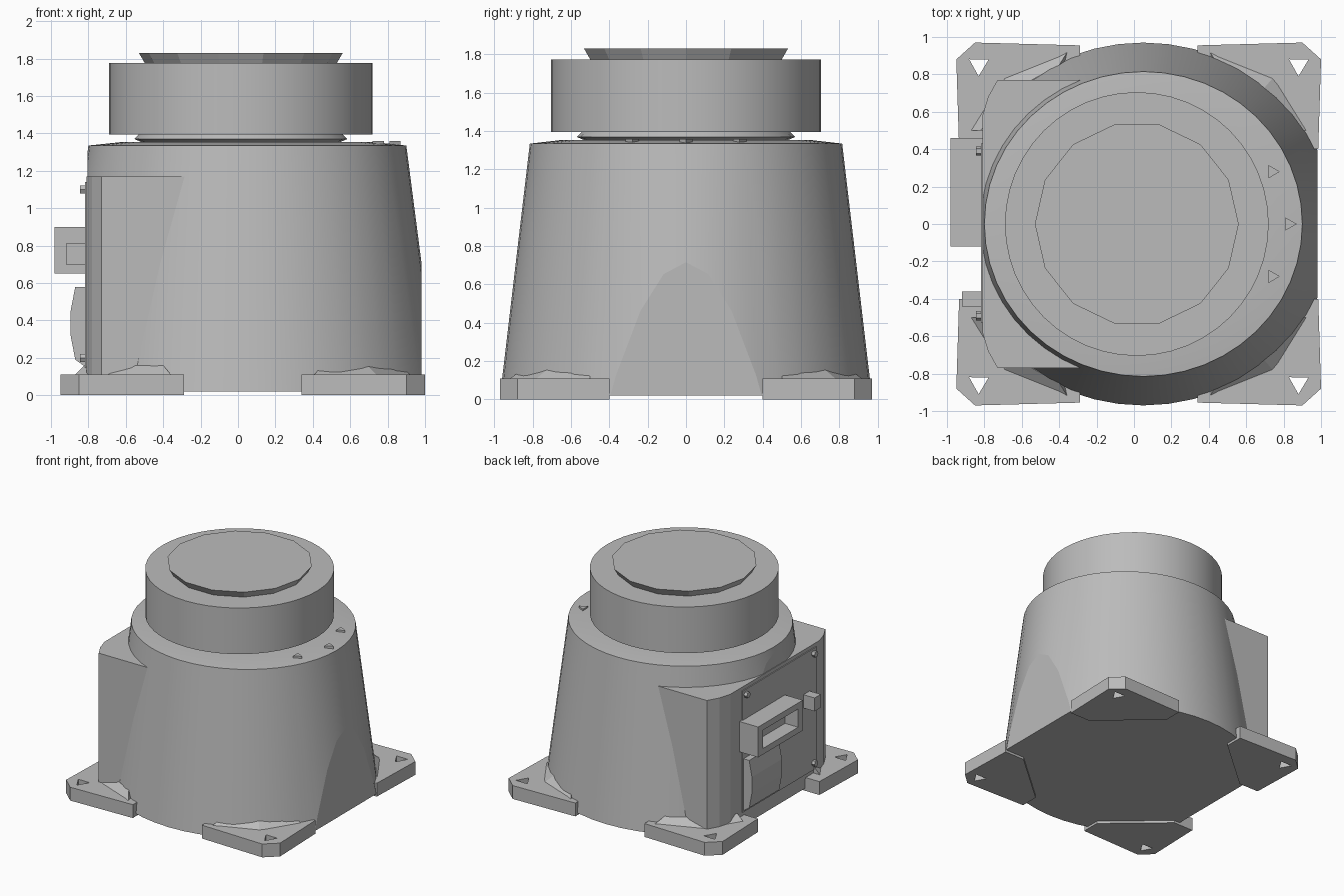
import bpy, bmesh, math
from mathutils import Vector

cube = bpy.data.objects.get("Cube")
if cube:
    bpy.data.objects.remove(cube)

grey = bpy.data.materials.new("cast_grey")
grey.use_nodes = True
colour = (0.5, 0.5, 0.5, 1)
grey.diffuse_color = colour
grey.node_tree.nodes["Principled BSDF"].inputs["Base Color"].default_value = colour


def finish(name, bm, smooth=False):
    bmesh.ops.recalc_face_normals(bm, faces=bm.faces)
    mesh = bpy.data.meshes.new(name)
    bm.to_mesh(mesh)
    bm.free()
    mesh.materials.append(grey)
    ob = bpy.data.objects.new(name, mesh)
    bpy.context.collection.objects.link(ob)
    if smooth:
        bpy.ops.object.select_all(action='DESELECT')
        ob.select_set(True)
        bpy.context.view_layer.objects.active = ob
        bpy.ops.object.shade_smooth_by_angle(angle=math.radians(30))
    return ob


def loft(bm, rings):
    """Skin a list of equal-length point rings and cap both ends."""
    loops = [[bm.verts.new(p) for p in ring] for ring in rings]
    n = len(loops[0])
    for a, b in zip(loops, loops[1:]):
        for i in range(n):
            bm.faces.new((a[i], a[(i + 1) % n], b[(i + 1) % n], b[i]))
    bm.faces.new(loops[0])
    bm.faces.new(loops[-1])


def turned(name, cx, profile, sides, smooth=True):
    """Upright turned part; profile rows are (x radius, y radius, z)."""
    bm = bmesh.new()
    angles = [2 * math.pi * i / sides for i in range(sides)]
    loft(bm, [[(cx + rx * math.cos(a), ry * math.sin(a), z) for a in angles]
              for rx, ry, z in profile])
    return finish(name, bm, smooth)


def prism(name, outline, lo, hi, axis=2):
    """Extrude a 2D outline along z (axis 2) or y (axis 1)."""
    bm = bmesh.new()
    place = (lambda p, h: (p[0], p[1], h)) if axis == 2 else (lambda p, h: (p[0], h, p[1]))
    loft(bm, [[place(p, h) for p in outline] for h in (lo, hi)])
    return finish(name, bm)


def cut(target, cutter):
    cutter.hide_render = True
    cutter.hide_set(True)
    mod = target.modifiers.new("cut", 'BOOLEAN')
    mod.operation = 'DIFFERENCE'
    mod.solver = 'EXACT'
    mod.object = cutter
    bpy.context.view_layer.update()
    result = bpy.data.meshes.new_from_object(
        target.evaluated_get(bpy.context.evaluated_depsgraph_get()))
    target.modifiers.clear()
    target.data = result
    bpy.data.objects.remove(cutter)


def rect(x0, x1, y0, y1):
    return [(x0, y0), (x1, y0), (x1, y1), (x0, y1)]


# Tapered housing, sliced flat on both sides
body = turned("housing", 0.05, [(1.02, 0.97, 0.02), (0.85, 0.815, 1.335),
                                (0.66, 0.64, 1.355)], 48)
bm = bmesh.new()
bm.from_mesh(body.data)
for x, side in ((-0.805, -1), (0.98, 1)):
    geom = bm.verts[:] + bm.edges[:] + bm.faces[:]
    res = bmesh.ops.bisect_plane(bm, geom=geom, plane_co=(x, 0, 0),
                                 plane_no=(side, 0, 0), clear_outer=True)
    edges = [e for e in res["geom_cut"] if isinstance(e, bmesh.types.BMEdge)]
    for f in bmesh.ops.edgeloop_fill(bm, edges=edges)["faces"]:
        f.smooth = False
        for e in f.edges:
            e.smooth = False
bm.to_mesh(body.data)
bm.free()

# Neck, rotating cap and top disc
turned("neck", 0.015, [(0.5, 0.5, 1.34), (0.57, 0.57, 1.37), (0.54, 0.54, 1.4)], 24)
turned("cap", 0.015, [(0.705, 0.705, 1.395), (0.705, 0.705, 1.775)], 48)
turned("top_disc", 0.015, [(0.51, 0.51, 1.77), (0.545, 0.545, 1.83)], 14, False)

# Shoulder screws
for i, (x, y) in enumerate(((0.74, 0.28), (0.83, 0), (0.74, -0.28))):
    bm = bmesh.new()
    loft(bm, [[(x + 0.04 * math.cos(a), y + 0.04 * math.sin(a), z)
               for a in (0, 2.1, 4.2)] for z in (1.335, 1.36)])
    finish(f"shoulder_screw_{i + 1}", bm)

# Connector box with chamfered corners
half = [(0, 0.77), (-0.73, 0.77), (-0.78, 0.68), (-0.81, 0.58)]
prism("connector_box", half + [(x, -y) for x, y in reversed(half)], 0.1, 1.17)
prism("cover_plate", rect(-0.818, -0.8, -0.53, 0.43), 0.14, 1.14)

# Socket with a recessed opening
socket = prism("socket", rect(-0.98, -0.8, -0.12, 0.46), 0.65, 0.9)
cut(socket, prism("socket_cutter", rect(-1.1, -0.86, -0.06, 0.4), 0.7, 0.85))
prism("small_plug", rect(-0.92, -0.8, -0.44, -0.36), 0.7, 0.81)
prism("rounded_cover", [(-0.8, 0.14), (-0.87, 0.19), (-0.895, 0.32), (-0.895, 0.45),
                        (-0.87, 0.58), (-0.8, 0.58)], 0.03, 0.42, 1)

# Cover plate screws
for y in (-0.49, 0.39):
    for z in (0.2, 1.1):
        bm = bmesh.new()
        bmesh.ops.create_cone(bm, cap_ends=True, segments=6, radius1=0.025,
                              radius2=0.025, depth=0.04)
        bmesh.ops.rotate(bm, verts=bm.verts, matrix=Vector((0, 0, 1)).rotation_difference(
            Vector((1, 0, 0))).to_matrix())
        bmesh.ops.translate(bm, verts=bm.verts, vec=(-0.825, y, z))
        finish("plate_screw", bm)

# Corner feet with bolt holes and a low weld fillet
for sx, xname in ((-1, "right"), (1, "left")):
    for sy, yname in ((-1, "front"), (1, "back")):
        shift = 0.025
        at = lambda x, y: (shift + sx * (x - shift), sy * y)
        foot = prism(f"foot_{yname}_{xname}",
                     [at(x, y) for x, y in ((0.34, 0.8), (0.34, 0.955), (0.9, 0.97),
                                            (1.0, 0.88), (0.985, 0.4), (0.8, 0.4))], 0, 0.11)
        hx, hy = at(0.88, 0.85)
        cut(foot, prism("hole_cutter", [(hx + 0.06 * math.cos(a), hy + 0.06 * math.sin(a))
                                        for a in (0.5, 2.6, 4.7)], -0.1, 0.3))
        bm = bmesh.new()
        loft(bm, [[(*at(x, y), 0.1) for x, y in ((0.4, 0.93), (0.75, 0.79), (0.93, 0.5), (0.5, 0.5))],
                  [(*at(x, y), 0.16) for x, y in ((0.45, 0.85), (0.69, 0.72), (0.87, 0.5), (0.5, 0.5))]])
        finish(f"foot_fillet_{yname}_{xname}", bm)
